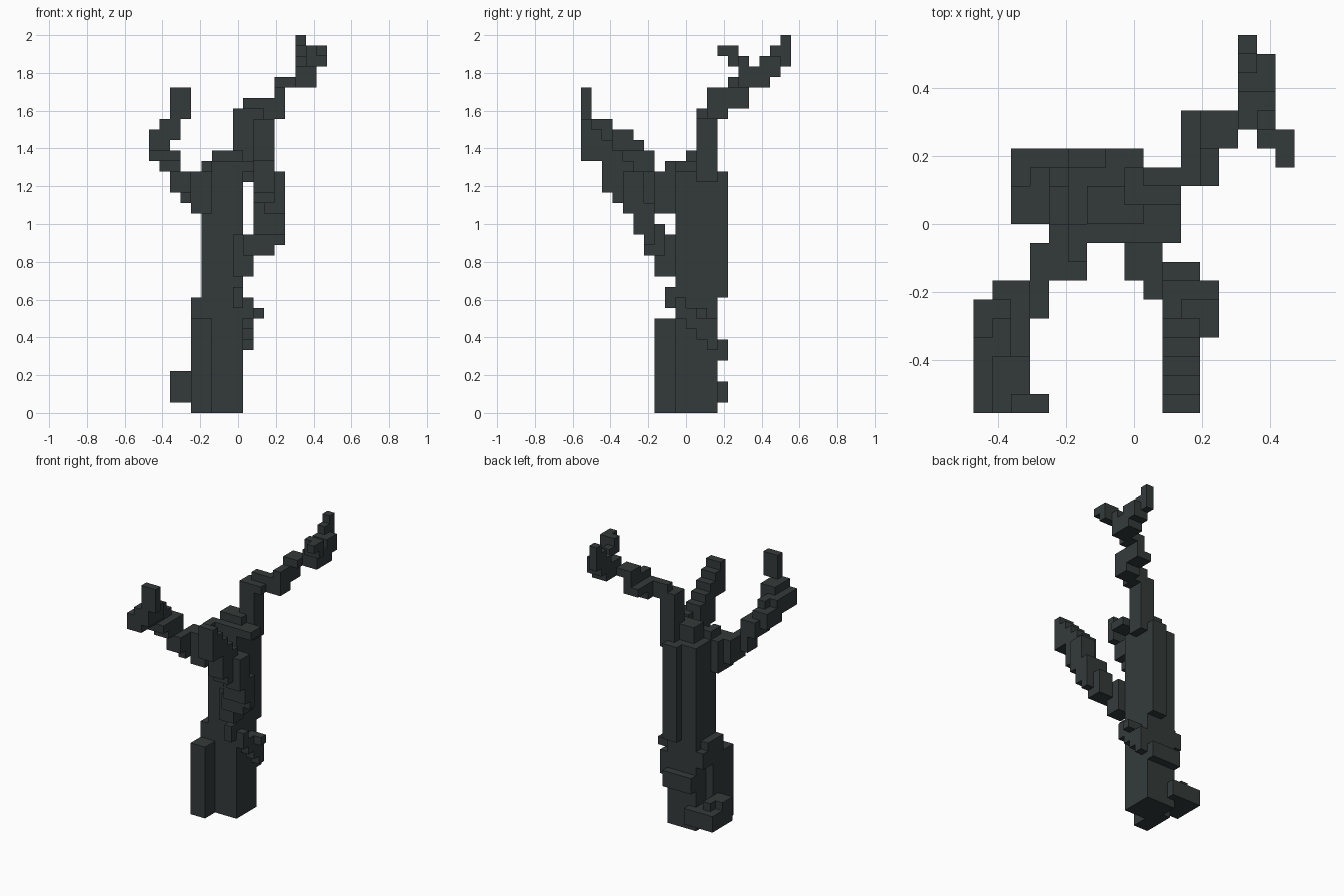
import bpy, bmesh
from mathutils import Vector

U = 1 / 18                                # one voxel
bark = bpy.data.materials.new("dark bark")
bark.diffuse_color = (0.034, 0.043, 0.042, 1)
used = set()                              # voxels taken by earlier parts


def add_part(name, boxes):
    """Fill boxes (x0,x1,y0,y1,z0,z1 in voxels) and skin the outer faces."""
    cells = {(x, y, z) for a, b, c, d, e, f in boxes
             for x in range(a, b) for y in range(c, d) for z in range(e, f)} - used
    used.update(cells)
    bm = bmesh.new()
    for c in cells:
        for axis in range(3):
            for side in (0, 1):
                n = list(c)
                n[axis] += 2 * side - 1
                if tuple(n) in used:      # no faces inside or against earlier parts
                    continue
                quad = []
                for u, v in ((0, 0), (1, 0), (1, 1), (0, 1)):
                    p = list(c)
                    p[axis] += side
                    p[(axis + 1) % 3] += u
                    p[(axis + 2) % 3] += v
                    quad.append(bm.verts.new(Vector((p[0] - 8.5, p[1] - 10, p[2])) * U))
                bm.faces.new(quad if side else quad[::-1])
    bmesh.ops.remove_doubles(bm, verts=bm.verts, dist=U / 10)
    me = bpy.data.meshes.new(name)
    bm.to_mesh(me)
    bm.free()
    me.materials.append(bark)
    bpy.context.collection.objects.link(bpy.data.objects.new(name, me))


# Trunk with front buttress and stepped crown
add_part("trunk", [
    (5, 9, 9, 13, 0, 23), (4, 5, 9, 11, 0, 10), (4, 6, 7, 9, 0, 9),
    (7, 9, 13, 14, 11, 23),
    (5, 6, 8, 10, 22, 24), (6, 8, 9, 10, 22, 24), (6, 9, 10, 12, 22, 25),
    (8, 11, 9, 11, 23, 24)])

# Root and bark knots
add_part("root", [
    (3, 5, 10, 13, 1, 3), (3, 4, 10, 13, 3, 4), (2, 3, 10, 13, 1, 3),
    (2, 3, 10, 12, 3, 4), (2, 6, 13, 14, 1, 3)])
add_part("bark_knots", [
    (5, 9, 13, 14, 5, 7), (9, 10, 12, 13, 6, 9), (9, 10, 11, 12, 7, 10),
    (9, 10, 10, 11, 8, 10), (9, 10, 9, 10, 9, 11), (9, 11, 11, 12, 9, 10),
    (8, 9, 8, 10, 10, 12), (4, 5, 11, 13, 8, 10), (4, 5, 9, 12, 10, 11)])

# Right front branch
add_part("right_front_branch", [
    (8, 10, 7, 9, 13, 17), (9, 12, 6, 8, 15, 17), (10, 12, 7, 8, 16, 18),
    (10, 13, 5, 7, 17, 20), (11, 13, 6, 7, 16, 18), (11, 13, 4, 6, 19, 23),
    (10, 12, 3, 5, 20, 24), (10, 12, 2, 4, 21, 25), (10, 12, 1, 2, 24, 27),
    (10, 12, 2, 3, 23, 26), (10, 12, 0, 1, 24, 28)])

# Left front branch
add_part("left_front_branch", [
    (4, 6, 7, 10, 19, 23), (3, 4, 6, 9, 20, 23), (2, 4, 5, 7, 21, 23),
    (1, 3, 4, 7, 23, 25), (0, 3, 3, 6, 24, 25), (0, 2, 3, 6, 25, 26),
    (1, 2, 4, 5, 26, 27), (0, 2, 1, 4, 25, 27), (0, 2, 0, 1, 25, 27),
    (1, 3, 0, 3, 26, 28), (2, 4, 0, 1, 28, 31)])

# Back branch and its forked twigs
add_part("back_branch", [
    (8, 10, 11, 13, 22, 29), (10, 11, 11, 13, 28, 29), (9, 12, 12, 13, 29, 30),
    (11, 13, 12, 14, 28, 30),
    (12, 13, 12, 16, 29, 31), (11, 12, 14, 16, 29, 30), (12, 14, 14, 16, 31, 32),
    (14, 16, 15, 18, 31, 32)])
add_part("back_twigs", [
    (14, 16, 15, 19, 32, 33), (14, 16, 17, 19, 33, 34), (14, 15, 18, 20, 34, 35),
    (14, 15, 19, 20, 33, 36), (15, 16, 14, 16, 33, 34), (15, 16, 14, 15, 34, 35),
    (16, 17, 13, 15, 34, 35), (16, 17, 14, 15, 33, 34)])
